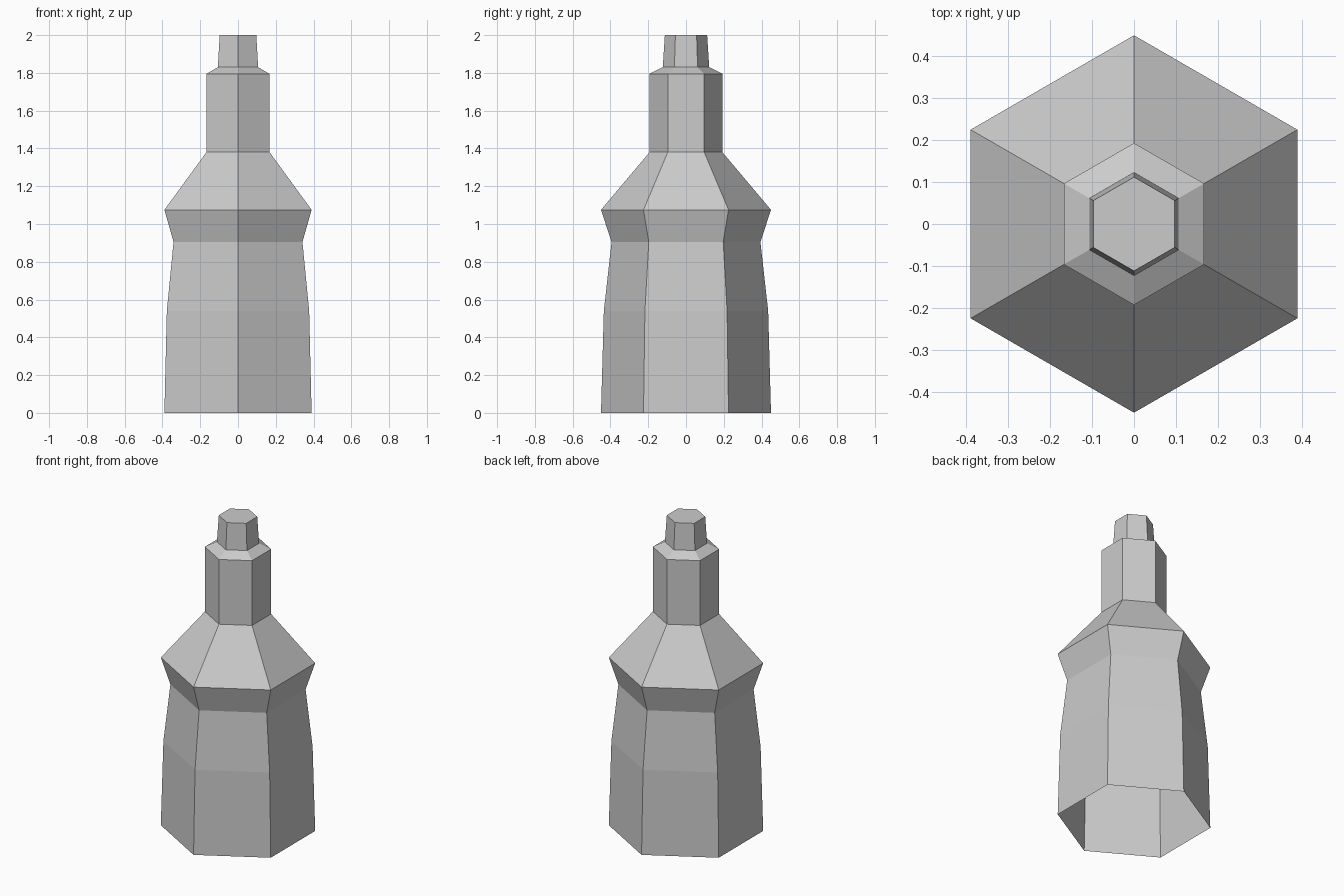
import bpy, bmesh
from math import cos, sin, pi

if "Cube" in bpy.data.objects:
    bpy.data.objects.remove(bpy.data.objects["Cube"])

SIDES = 6


def hex_lathe(name, profile, cap_top=False):
    """Six-sided shell through (radius, height) rings, corners on the y axis."""
    bm = bmesh.new()
    rings = []
    for r, z in profile:
        rings.append([bm.verts.new((r * cos(pi / 2 + 2 * pi * i / SIDES),
                                    r * sin(pi / 2 + 2 * pi * i / SIDES), z))
                      for i in range(SIDES)])
    for low, high in zip(rings, rings[1:]):
        for i in range(SIDES):
            j = (i + 1) % SIDES
            bm.faces.new((low[i], low[j], high[j], high[i]))
    if cap_top:
        bm.faces.new(rings[-1])
    mesh = bpy.data.meshes.new(name)
    bm.to_mesh(mesh)
    bm.free()
    obj = bpy.data.objects.new(name, mesh)
    bpy.context.collection.objects.link(obj)
    return obj


# Body: open underneath, pinched waist and sloping shoulder
hex_lathe("bottle_body", [(0.45, 0), (0.435, 0.54), (0.394, 0.905),
                          (0.45, 1.075), (0.193, 1.38)])
# Straight collar with a bevelled top
hex_lathe("collar", [(0.193, 1.38), (0.193, 1.795), (0.123, 1.83)])
# Tapered, closed tip
hex_lathe("tip", [(0.123, 1.83), (0.112, 2.0)], cap_top=True)
